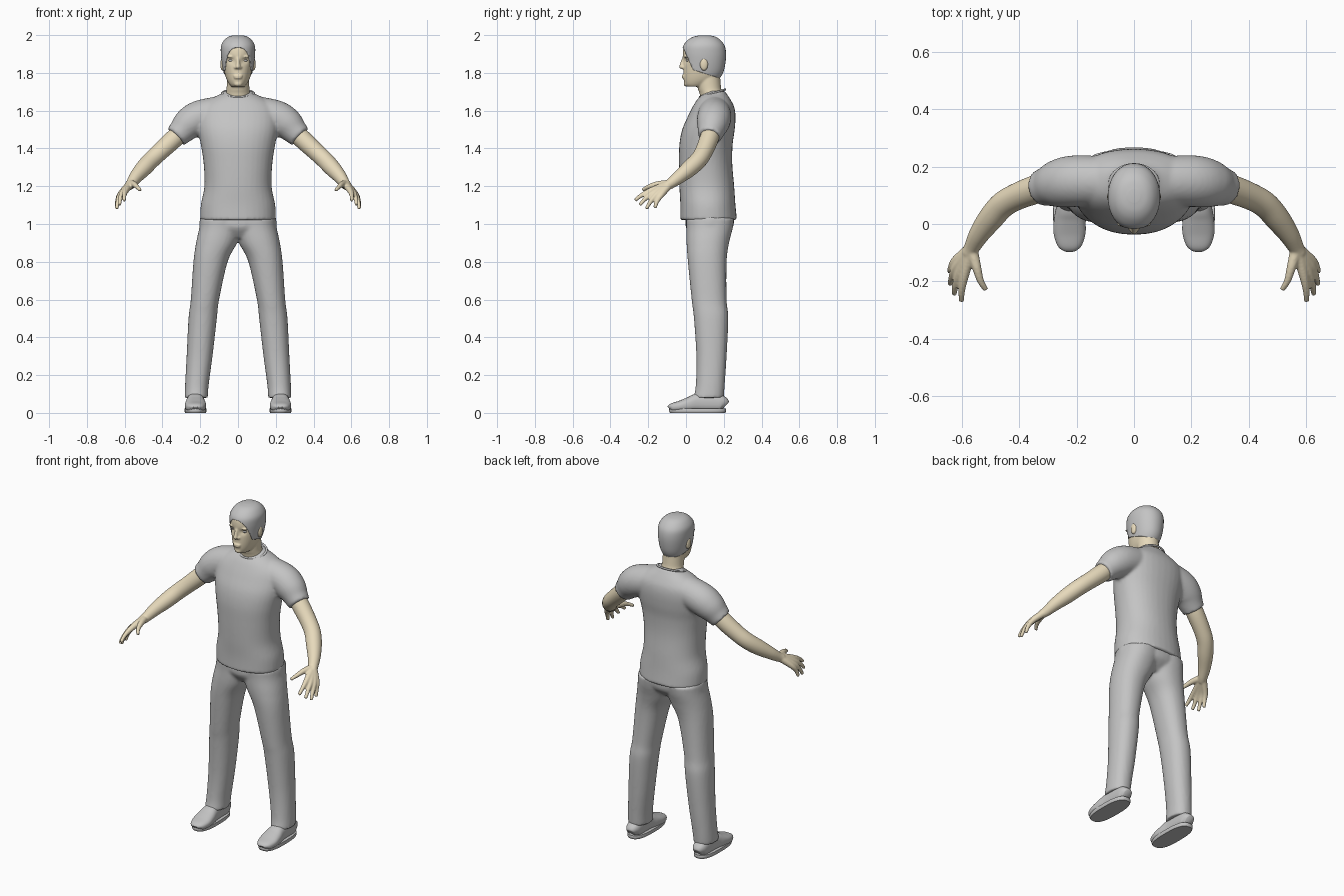
import bpy, bmesh, math
from mathutils import Vector, Matrix

cube = bpy.data.objects.get("Cube")
if cube:
    bpy.data.objects.remove(cube, do_unlink=True)


def material(name, colour):
    m = bpy.data.materials.new(name)
    m.use_nodes = True
    m.diffuse_color = (*colour, 1)
    m.node_tree.nodes["Principled BSDF"].inputs["Base Color"].default_value = (*colour, 1)
    return m


GREY = material("plain_grey", (0.55, 0.55, 0.55))
SKIN = material("skin", (0.80, 0.70, 0.50))


def spline(rows, steps=6):
    """Smooth the rows of numbers with a curve through every row."""
    rows = [Vector(r) for r in rows]
    pts = [rows[0]] + rows + [rows[-1]]
    out = []
    for a, b, c, d in zip(pts, pts[1:], pts[2:], pts[3:]):
        for i in range(steps):
            t = i / steps
            out.append(b + (c - a) * (t / 2) + (a * 2 - b * 5 + c * 4 - d) * (t * t / 2)
                       + (b * 3 - a - c * 3 + d) * (t ** 3 / 2))
    return out + [rows[-1]]


def skin_rings(bm, rings):
    loops = [[bm.verts.new(p) for p in ring] for ring in rings]
    n = len(loops[0])
    for lo, hi in zip(loops, loops[1:]):
        for i in range(n):
            j = (i + 1) % n
            bm.faces.new((lo[i], lo[j], hi[j], hi[i]))
    bm.faces.new(loops[0])
    bm.faces.new(loops[-1])


def oval(centre, u, v, power=2.0, sides=36):
    ring = []
    for i in range(sides):
        a = math.tau * i / sides
        c, s = math.cos(a), math.sin(a)
        ring.append(centre + u * math.copysign(abs(c) ** (2 / power), c)
                    + v * math.copysign(abs(s) ** (2 / power), s))
    return ring


def stack(bm, rows, side=1, power=2.0):
    """Level ovals; each row is height, x range, y range."""
    rings = []
    for z, x0, x1, y0, y1 in spline(rows):
        centre = Vector((side * (x0 + x1) / 2, (y0 + y1) / 2, z))
        rings.append(oval(centre, Vector(((x1 - x0) / 2, 0, 0)),
                          Vector((0, (y1 - y0) / 2, 0)), power))
    skin_rings(bm, rings)


def tube(bm, rows, side=1, power=2.0):
    """Ovals square to a path; each row is x, y, z, radius across, radius up."""
    rows = spline([r if len(r) == 5 else (*r, r[-1]) for r in rows])
    pts = [Vector((side * r[0], r[1], r[2])) for r in rows]
    rings = []
    for i, r in enumerate(rows):
        t = (pts[min(i + 1, len(pts) - 1)] - pts[max(i - 1, 0)]).normalized()
        u = t.cross(Vector((0, 0, 1))).normalized()
        rings.append(oval(pts[i], u * r[3], u.cross(t) * r[4], power))
    skin_rings(bm, rings)


def ball(bm, centre, radii):
    bmesh.ops.create_uvsphere(bm, u_segments=20, v_segments=12, radius=1,
                              matrix=Matrix.Translation(centre) @ Matrix.Diagonal((*radii, 1)))


def finish(name, bm, mat, voxel=0, smooth=0, mirror=False):
    bmesh.ops.recalc_face_normals(bm, faces=bm.faces)
    for f in bm.faces:
        f.smooth = True
    mesh = bpy.data.meshes.new(name)
    bm.to_mesh(mesh)
    bm.free()
    mesh.materials.append(mat)
    ob = bpy.data.objects.new(name, mesh)
    bpy.context.collection.objects.link(ob)
    if voxel:
        m = ob.modifiers.new("Fuse", 'REMESH')
        m.mode = 'VOXEL'
        m.voxel_size = voxel
        m.use_smooth_shade = True
    if smooth:
        m = ob.modifiers.new("Soften", 'SMOOTH')
        m.factor = 0.5
        m.iterations = smooth
    if mirror:
        ob.modifiers.new("Mirror", 'MIRROR')
    return ob


def even(rows):
    return [(z, -w, w, y0, y1) for z, w, y0, y1 in rows]


# Shirt: body and sleeves fused
bm = bmesh.new()
stack(bm, even([(1.02, .20, -.03, .27), (1.1, .197, -.03, .262), (1.2, .178, -.035, .255),
                (1.32, .182, -.037, .245), (1.42, .197, -.035, .247), (1.5, .212, -.02, .258),
                (1.57, .215, .01, .262), (1.62, .2, .035, .255), (1.66, .15, .06, .235),
                (1.69, .09, .09, .215), (1.705, .075, .12, .205)]), power=2.2)
for s in (1, -1):
    tube(bm, [(.08, .15, 1.595, .085), (.2, .15, 1.565, .09), (.26, .142, 1.53, .085),
              (.3, .132, 1.49, .07), (.328, .125, 1.462, .062)], s)
finish("shirt", bm, GREY, .009, 4)

# Shirt collar
bpy.ops.mesh.primitive_torus_add(major_segments=48, minor_segments=8, major_radius=1,
                                 minor_radius=.08, location=(0, .14, 1.692),
                                 rotation=(.29, 0, 0))
collar = bpy.context.object
collar.name = "collar"
collar.scale = (.083, .07, .07)
collar.data.materials.append(GREY)
bpy.ops.object.shade_smooth()

# Trousers: hips and both legs fused
bm = bmesh.new()
stack(bm, even([(1.04, .2, 0, .255), (.98, .2, 0, .247), (.925, .13, .04, .19)]))
for s in (1, -1):
    stack(bm, [(1.03, -.03, .2, 0, .255), (.98, -.02, .205, .003, .248),
               (.9, .005, .222, .003, .228), (.8, .055, .236, .01, .215),
               (.6, .1, .25, .03, .215), (.5, .112, .262, .042, .224),
               (.3, .135, .272, .055, .215), (.15, .155, .28, .052, .205),
               (.08, .16, .283, .04, .2)], s, 2.2)
finish("trousers", bm, GREY, .009, 4)

# Shoes: upper and sole
bm = bmesh.new()
tube(bm, [(.225, y, top / 2 + .005, w, top / 2) for y, w, top in
          [(-.087, .02, .03), (-.075, .042, .045), (-.03, .056, .06), (.02, .054, .08),
           (.07, .046, .1), (.15, .044, .1), (.19, .04, .085), (.207, .025, .06)]], power=2.5)
finish("shoe_upper", bm, GREY, mirror=True)
bm = bmesh.new()
stack(bm, [(0, .17, .28, -.085, .208), (.01, .167, .283, -.09, .212),
           (.022, .168, .282, -.089, .211)], power=2.7)
sole = finish("shoe_sole", bm, GREY, mirror=True)
bpy.context.view_layer.objects.active = sole
bpy.ops.object.select_all(action='DESELECT')
sole.select_set(True)
bpy.ops.object.shade_smooth_by_angle()

# Arm with spread fingers fused to the palm
bm = bmesh.new()
tube(bm, [(.28, .14, 1.51, .048), (.34, .122, 1.45, .05), (.41, .095, 1.385, .047),
          (.458, .067, 1.34, .046), (.5, .02, 1.295, .044), (.54, -.035, 1.25, .036),
          (.565, -.08, 1.215, .028), (.58, -.105, 1.2, .024)])
fingers = [((.622, -.128, 1.158), (.644, -.165, 1.085)),
           ((.619, -.148, 1.162), (.642, -.21, 1.08)),
           ((.608, -.166, 1.169), (.628, -.245, 1.1)),
           ((.592, -.178, 1.18), (.602, -.27, 1.125)),
           ((.55, -.15, 1.21), (.517, -.23, 1.18))]
for knuckle, tip in fingers:
    k, t = Vector(knuckle), Vector(tip)
    tube(bm, [(.568, -.085, 1.212, .022), (*k, .0165),
              (*(k.lerp(t, .55) + Vector((.004, -.004, .004))), .012), (*t, .009)])
finish("arm", bm, SKIN, .005, 3, mirror=True)

# Head: skull and jaw, with hollowed eye sockets
skull = [(1.727, .034, .005, .1), (1.74, .046, -.006, .13), (1.765, .06, -.012, .17),
         (1.8, .071, -.014, .192), (1.85, .08, -.014, .203), (1.9, .085, -.017, .206),
         (1.94, .083, -.01, .198), (1.97, .066, .015, .175), (1.987, .043, .045, .148),
         (1.994, .015, .08, .115)]
bm = bmesh.new()
stack(bm, even(skull), power=2.1)
for v in bm.verts:
    if v.co.y < .06:
        d = (Vector((abs(v.co.x), v.co.z)) - Vector((.035, 1.866))).length
        v.co.y += .012 * math.exp(-(d / .016) ** 2)

# Neck, nose, lips, brows, chin and ears
stack(bm, even([(1.64, .066, .08, .2), (1.69, .064, .072, .195), (1.72, .06, .062, .186),
                (1.79, .06, .05, .18)]))
tube(bm, [(0, -.008, 1.885, .009), (0, -.018, 1.86, .009), (0, -.024, 1.835, .012)])
ball(bm, (0, -.024, 1.832), (.012, .013, .011))
ball(bm, (0, -.012, 1.784), (.025, .01, .006))
ball(bm, (0, -.012, 1.774), (.022, .01, .006))
ball(bm, (0, .002, 1.742), (.022, .014, .014))
for s in (1, -1):
    ball(bm, (s * .012, -.015, 1.829), (.009, .01, .008))
    ball(bm, (s * .034, -.001, 1.886), (.027, .01, .007))
    ball(bm, (s * .084, .095, 1.845), (.01, .021, .033))
finish("head", bm, SKIN, .005, 2)

# Eyes
bm = bmesh.new()
ball(bm, (.035, .014, 1.866), (.015, .013, .009))
finish("eye", bm, GREY, mirror=True)

# Hair: shell over the skull, trimmed at the brow and the nape
bm = bmesh.new()
stack(bm, even([(z + .005, w + .006, y0 - .004, y1 + .006) for z, w, y0, y1 in skull]), power=2.1)
for point, normal in (((0, -.01, 1.92), (0, -.12, -.055)), ((0, .04, 1.815), (0, -.05, -.16))):
    bmesh.ops.bisect_plane(bm, geom=bm.verts[:] + bm.edges[:] + bm.faces[:],
                           plane_co=point, plane_no=normal, clear_outer=True)
hair = finish("hair", bm, GREY)
shell = hair.modifiers.new("Thickness", 'SOLIDIFY')
shell.thickness = .008
